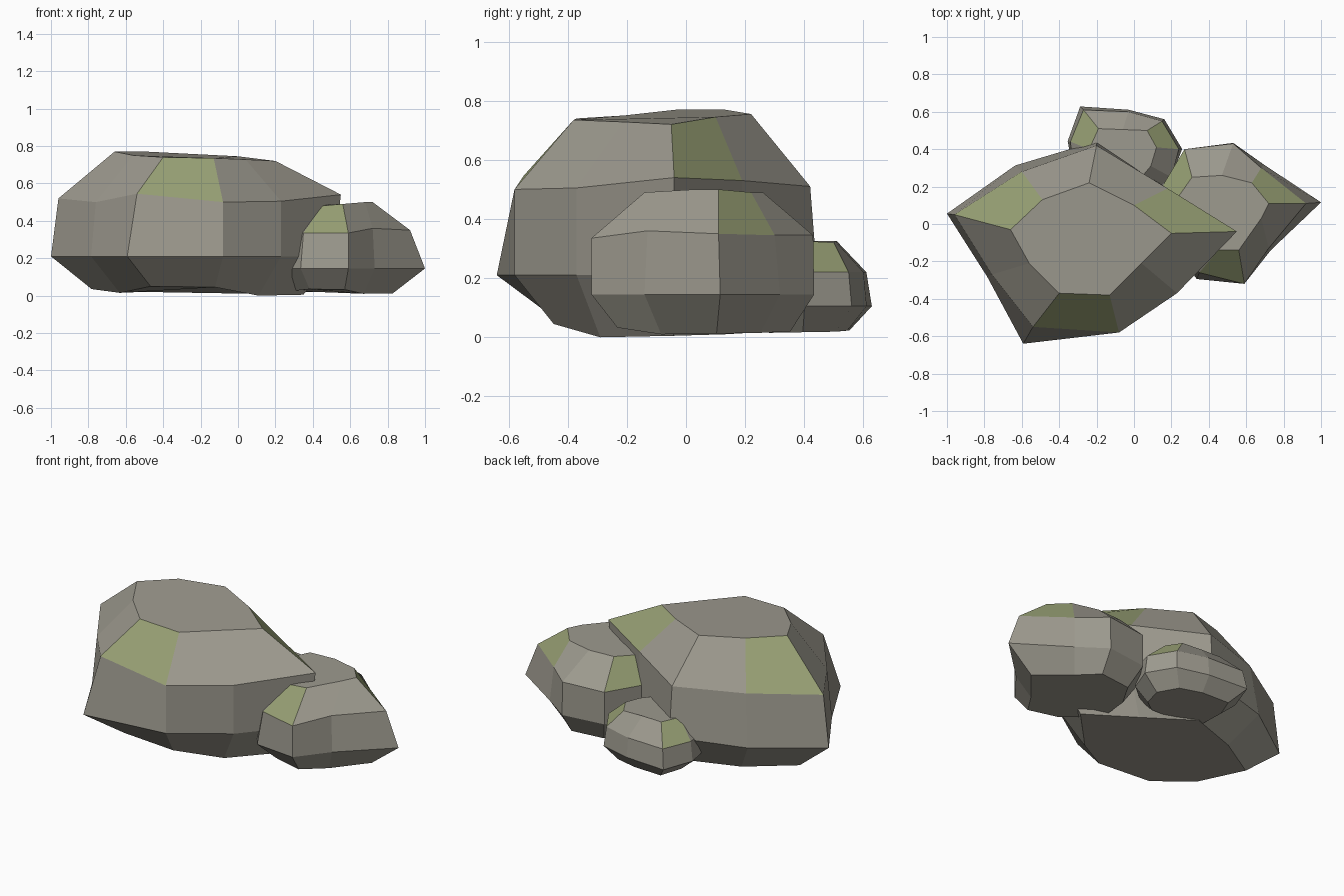
import bpy, bmesh


def material(name, rgb):
    m = bpy.data.materials.new(name)
    m.diffuse_color = (*rgb, 1)
    return m


stone = material("grey stone", (0.34, 0.325, 0.275))
moss = material("pale moss", (0.31, 0.35, 0.175))

SIDES = 9
# slight unevenness of the underside, per side
FOOT_Z = [.005, .01, .02, .02, .035, .015, .05, .045, 0]


def rock(name, centre, shoulder, top, belly_scale, belly_z, foot_scale, foot_lift, foot_rough):
    """Nine-sided faceted boulder: foot, belly, shoulder and top rings."""
    cx, cy = centre

    def scaled(i, s, z):
        x, y, _ = shoulder[i]
        return (cx + (x - cx) * s, cy + (y - cy) * s, z)

    belly = [scaled(i, belly_scale[i], belly_z) for i in range(SIDES)]
    foot = [scaled(i, foot_scale, foot_lift + FOOT_Z[i] * foot_rough) for i in range(SIDES)]

    bm = bmesh.new()
    rings = [[bm.verts.new(p) for p in ring] for ring in (foot, belly, shoulder, top)]
    for level in range(3):
        a, b = rings[level], rings[level + 1]
        for i in range(SIDES):
            j = (i + 1) % SIDES
            f = bm.faces.new((a[i], a[j], b[j], b[i]))
            # moss on every third sloping face under the top
            f.material_index = 1 if level == 2 and i % 3 == 0 else 0
    bm.faces.new(rings[3])
    bm.faces.new(rings[0][::-1])
    bmesh.ops.recalc_face_normals(bm, faces=bm.faces)
    me = bpy.data.meshes.new(name)
    bm.to_mesh(me)
    bm.free()
    me.materials.append(stone)
    me.materials.append(moss)
    ob = bpy.data.objects.new(name, me)
    bpy.context.collection.objects.link(ob)


# Large boulder
rock("large_boulder", (-.25, -.05),
     [(.55, -.04, .54), (.18, .19, .53), (-.20, .42, .51), (-.60, .28, .52), (-.96, .05, .52),
      (-.76, -.27, .50), (-.54, -.55, .545), (-.08, -.58, .50), (.23, -.37, .505)],
     [(.20, -.05, .72), (0, .10, .745), (-.24, .22, .755), (-.49, .13, .77), (-.66, -.03, .77),
      (-.56, -.21, .75), (-.40, -.37, .74), (-.13, -.38, .735), (.04, -.21, .728)],
     [.95, 1, 1.05, 1.1, 1.056, 1.05, 1.18, 1, 1], .21, .75, 0, 1)

# Medium boulder on the right
rock("medium_boulder", (.5, .08),
     [(.92, .11, .35), (.68, .30, .345), (.53, .43, .345), (.27, .40, .34), (.15, .20, .34),
      (.14, -.02, .34), (.35, -.26, .335), (.59, -.32, .335), (.72, -.13, .36)],
     [(.72, .11, .50), (.63, .22, .49), (.47, .26, .49), (.31, .25, .49), (.24, .15, .48),
      (.31, -.02, .48), (.45, -.14, .48), (.56, -.14, .49), (.68, .03, .50)],
     [1.19, 1.08, 1.01, 1, 1, 1, 1.1, 1, 1.05], .145, .78, .01, .5)

# Small stone at the back
rock("small_stone", (-.05, .38),
     [(.24, .40, .22), (.15, .55, .22), (-.03, .60, .22), (-.27, .61, .22), (-.34, .44, .22),
      (-.32, .25, .22), (-.12, .15, .22), (.08, .15, .22), (.20, .25, .22)],
     [(.12, .41, .325), (.07, .50, .32), (-.06, .505, .325), (-.19, .51, .325), (-.24, .40, .325),
      (-.20, .30, .32), (-.10, .25, .32), (.04, .25, .32), (.09, .31, .32)],
     [1.06, 1.06, 1.05, 1.08, 1.05, 1, 1, 1, 1], .105, .75, .015, .4)
